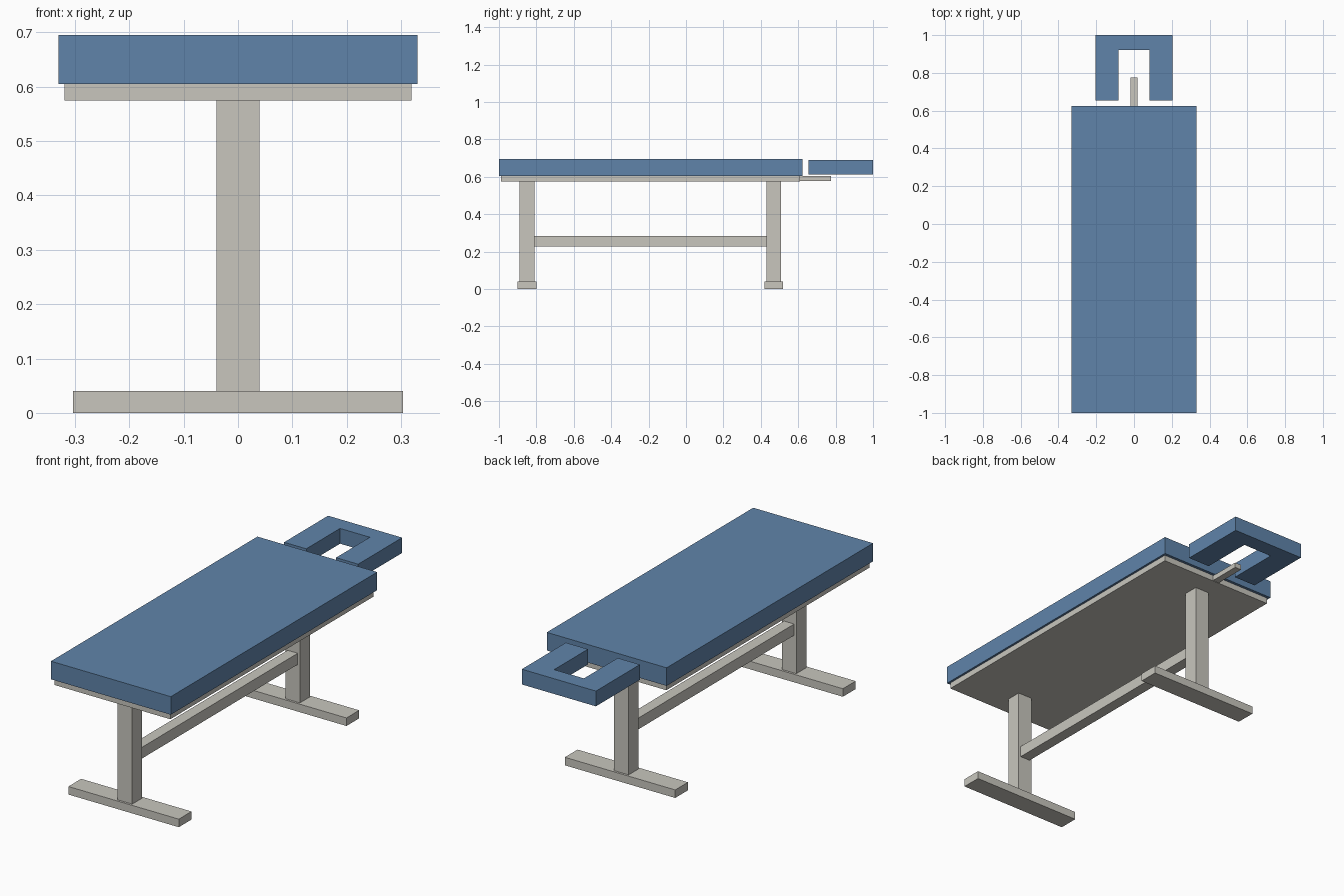
import bpy
import bmesh

cube = bpy.data.objects.get("Cube")
if cube:
    bpy.data.objects.remove(cube, do_unlink=True)


def make_material(name, rgb):
    mat = bpy.data.materials.new(name)
    mat.use_nodes = True
    color = (*rgb, 1.0)
    mat.diffuse_color = color
    mat.node_tree.nodes["Principled BSDF"].inputs["Base Color"].default_value = color
    return mat


BLUE = make_material("blue upholstery", (0.117, 0.231, 0.402))
GREY = make_material("warm grey frame", (0.578, 0.565, 0.515))


def prism(name, outline, z0, z1, mat):
    """Extrude a plan outline from z0 up to z1."""
    bm = bmesh.new()
    base = bm.faces.new([bm.verts.new((x, y, z0)) for x, y in outline])
    top = bmesh.ops.extrude_face_region(bm, geom=[base])["geom"]
    verts = [v for v in top if isinstance(v, bmesh.types.BMVert)]
    bmesh.ops.translate(bm, verts=verts, vec=(0, 0, z1 - z0))
    bmesh.ops.recalc_face_normals(bm, faces=bm.faces)
    mesh = bpy.data.meshes.new(name)
    bm.to_mesh(mesh)
    bm.free()
    mesh.materials.append(mat)
    obj = bpy.data.objects.new(name, mesh)
    bpy.context.collection.objects.link(obj)
    return obj


def box(name, half_width, y0, y1, z0, z1, mat):
    """Box centred on x = 0."""
    w = half_width
    return prism(name, [(-w, y0), (w, y0), (w, y1), (-w, y1)], z0, z1, mat)


# Table top: cushion on a thin board
box("cushion", 0.33, -1.0, 0.624, 0.605, 0.695, BLUE)
box("top_board", 0.319, -0.988, 0.61, 0.575, 0.605, GREY)

# U-shaped face rest, open towards the cushion, and its support arm
outer, inner, near, bar, far = 0.204, 0.082, 0.654, 0.92, 1.0
right_half = [(inner, bar), (inner, near), (outer, near), (outer, far)]
left_half = [(-x, y) for x, y in reversed(right_half)]
prism("face_rest", right_half + left_half, 0.613, 0.689, BLUE)
box("face_rest_arm", 0.018, 0.61, 0.775, 0.577, 0.603, GREY)

# Two pedestals, each a post on a wide foot
for label, y in (("front", -0.85), ("back", 0.469)):
    box(label + "_foot", 0.304, y - 0.05, y + 0.05, 0.0, 0.04, GREY)
    box(label + "_post", 0.04, y - 0.039, y + 0.039, 0.04, 0.575, GREY)

# Stretcher joining the posts
box("stretcher", 0.028, -0.811, 0.43, 0.228, 0.284, GREY)
